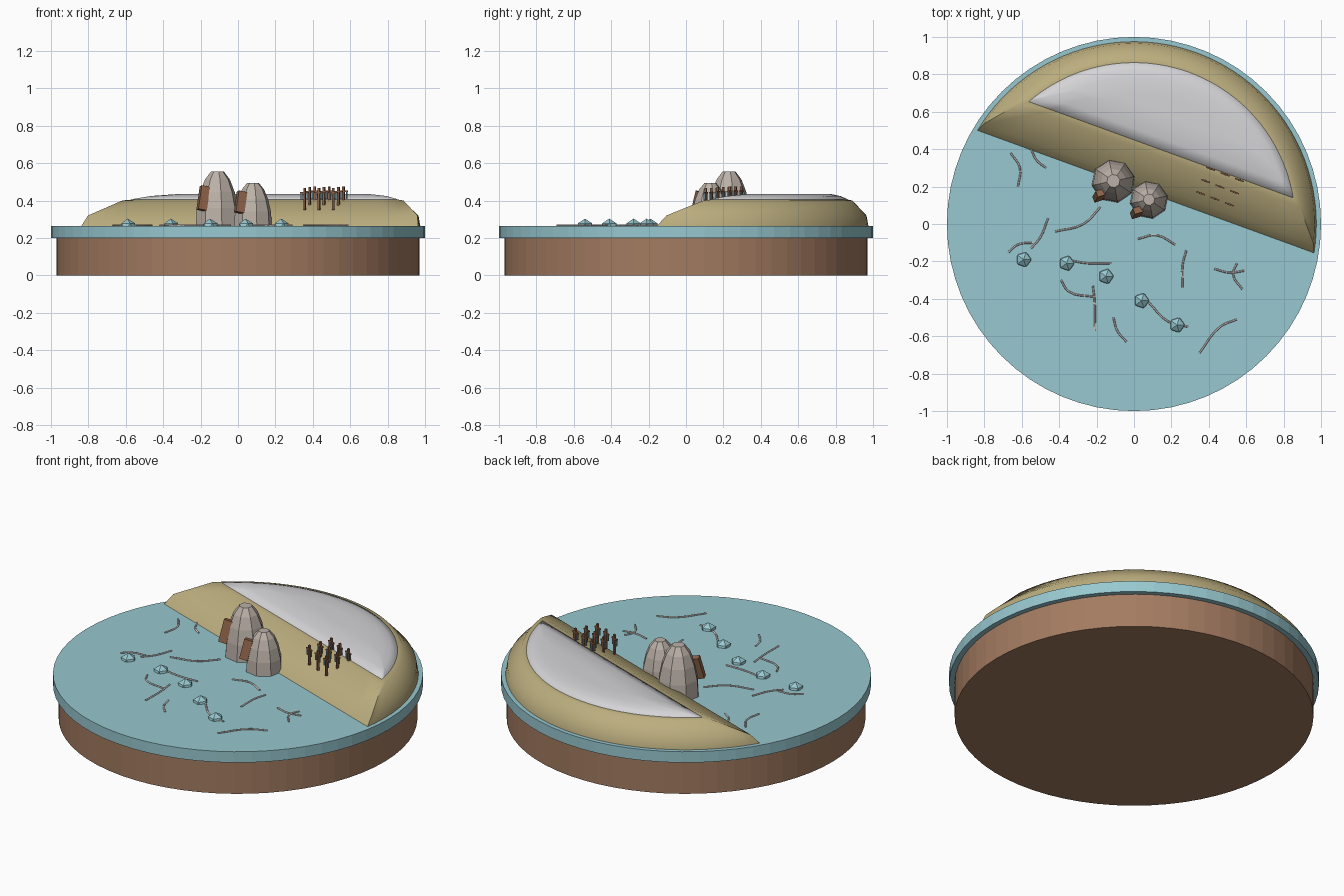
import bpy, bmesh, math
from mathutils import Vector, Matrix

if "Cube" in bpy.data.objects:
    bpy.data.objects.remove(bpy.data.objects["Cube"])


def material(name, rgb):
    m = bpy.data.materials.new(name)
    m.use_nodes = True
    col = (*rgb, 1)
    m.diffuse_color = col
    m.node_tree.nodes["Principled BSDF"].inputs["Base Color"].default_value = col
    return m


WOOD = material("wood_brown", (0.37, 0.20, 0.12))
ICE = material("ice_blue", (0.31, 0.58, 0.63))
SAND = material("sand_tan", (0.50, 0.42, 0.21))
SNOW = material("snow_grey", (0.66, 0.66, 0.68))
ROCK = material("hut_stone", (0.50, 0.44, 0.39))
DOOR = material("door_brown", (0.28, 0.13, 0.07))
FISH = material("fish_blue", (0.22, 0.36, 0.42))
CRACK = material("crack_pink_grey", (0.60, 0.53, 0.52))

GROUND = 0.265
TILT = math.radians(-20)          # direction of the bluff's straight edge


def finish(name, bm, mat, smooth=None):
    bmesh.ops.recalc_face_normals(bm, faces=bm.faces)
    mesh = bpy.data.meshes.new(name)
    bm.to_mesh(mesh)
    bm.free()
    mesh.materials.append(mat)
    ob = bpy.data.objects.new(name, mesh)
    bpy.context.collection.objects.link(ob)
    if smooth:
        bpy.ops.object.select_all(action='DESELECT')
        ob.select_set(True)
        bpy.context.view_layer.objects.active = ob
        bpy.ops.object.shade_smooth_by_angle(angle=math.radians(smooth))
    return ob


def loft(name, rings, mat, smooth=None):
    """Skin a stack of equal-length closed rings and cap both ends."""
    bm = bmesh.new()
    loops = [[bm.verts.new(p) for p in ring] for ring in rings]
    n = len(loops[0])
    for low, high in zip(loops, loops[1:]):
        for i in range(n):
            j = (i + 1) % n
            bm.faces.new((low[i], low[j], high[j], high[i]))
    bm.faces.new(loops[0][::-1])
    bm.faces.new(loops[-1])
    return finish(name, bm, mat, smooth)


def circle(r, z, n, centre=(0, 0), turn=0.0):
    return [(centre[0] + r * math.cos(turn + math.tau * i / n),
             centre[1] + r * math.sin(turn + math.tau * i / n), z) for i in range(n)]


def segment(r, v, z, arc=48, chord=12):
    """Circle segment lying beyond the line at distance v, turned by TILT."""
    a = math.asin(v / r)
    half = r * math.cos(a)
    pts = [(r * math.cos(t), r * math.sin(t), z)
           for t in (a + (math.pi - 2 * a) * i / arc for i in range(arc + 1))]
    pts += [(-half + 2 * half * i / chord, v, z) for i in range(1, chord)]
    turn = Matrix.Rotation(TILT, 3, 'Z')
    return [turn @ Vector(p) for p in pts]


def add_box(bm, size, matrix):
    bmesh.ops.create_cube(bm, size=1, matrix=matrix @ Matrix.Diagonal((*size, 1)))


# Round stand and ice sheet
loft("wooden_base", [circle(0.97, z, 64) for z in (0, 0.2)], WOOD)
loft("ice_sheet", [circle(1.0, z, 64) for z in (0.2, GROUND)], ICE)

# Bluff with a snow cap
loft("bluff", [segment(*s) for s in (
    (0.975, 0.184, GROUND), (0.965, 0.23, 0.32),
    (0.89, 0.39, 0.4), (0.865, 0.42, 0.405))], SAND, 50)
loft("snow_cap", [segment(*s) for s in (
    (0.866, 0.419, 0.39), (0.862, 0.423, 0.408), (0.825, 0.48, 0.424),
    (0.78, 0.55, 0.434), (0.7, 0.6, 0.436))], SNOW, 85)

# Stone huts, each with a leaning door
HUT_PROFILE = ((1, 0), (0.95, 0.33), (0.8, 0.62), (0.58, 0.85), (0.3, 1))
for side, x, y, r, h in (("right", -0.11, 0.23, 0.118, 0.29),
                         ("left", 0.08, 0.13, 0.103, 0.23)):
    loft(side + "_hut", [circle(r * k, GROUND + h * t, 8, (x, y), 0.2)
                         for k, t in HUT_PROFILE], ROCK)
    bm = bmesh.new()
    place = (Matrix.Translation((x - 0.64 * r, y - 0.66 * r, GROUND + h * 0.35 + 0.045))
             @ Matrix.Rotation(math.radians(20), 4, 'Z')
             @ Matrix.Rotation(math.radians(-10), 4, 'X')
             @ Matrix.Rotation(math.radians(12), 4, 'Y'))
    add_box(bm, (0.048, 0.035, 0.13 if h > 0.25 else 0.115), place)
    finish(side + "_hut_door", bm, DOOR)

# Row of small ice lumps
for i, (x, y) in enumerate(((-0.59, -0.19), (-0.36, -0.21), (-0.15, -0.28),
                            (0.04, -0.41), (0.23, -0.54))):
    bm = bmesh.new()
    bmesh.ops.create_icosphere(bm, subdivisions=1, radius=0.045,
                               matrix=Matrix.Translation((x, y, 0.258)))
    finish(f"ice_lump_{i + 1}", bm, ICE)

# Drying racks: three rows of posts with crossbars and hanging fish
posts, fish = bmesh.new(), bmesh.new()
for row in range(3):
    for col in range(3):
        x = 0.41 - 0.027 * row + 0.077 * col
        y = 0.295 - 0.065 * row - 0.03 * col
        top = 0.475 - 0.004 * row
        place = Matrix.Translation((x, y, 0)) @ Matrix.Rotation(TILT, 4, 'Z')
        add_box(posts, (0.011, 0.011, top - 0.35),
                place @ Matrix.Translation((0, 0, (top + 0.35) / 2)))
        add_box(posts, (0.05, 0.008, 0.008),
                place @ Matrix.Translation((0, 0, top - 0.025)))
        for s in (-1, 1):
            add_box(fish, (0.008, 0.006, 0.034),
                    place @ Matrix.Translation((s * 0.018, 0, top - 0.046)))
finish("rack_posts", posts, DOOR)
finish("hanging_fish", fish, FISH)

# Cracks lying on the ice, as thin tubes through three points each
CRACKS = (
    ((-.66, .38), (-.61, .30), (-.62, .20)), ((-.55, .40), (-.52, .34), (-.47, .30)),
    ((-.18, .09), (-.27, .00), (-.42, -.04)), ((-.46, .03), (-.50, -.07), (-.55, -.13)),
    ((-.67, -.15), (-.62, -.11), (-.54, -.10)), ((-.36, -.19), (-.25, -.21), (-.12, -.21)),
    ((-.39, -.30), (-.35, -.36), (-.21, -.39)), ((-.22, -.33), (-.21, -.42), (-.21, -.57)),
    ((-.11, -.50), (-.09, -.57), (-.04, -.63)), ((.02, -.08), (.12, -.06), (.22, -.11)),
    ((.28, -.14), (.26, -.22), (.26, -.34)), ((.43, -.24), (.51, -.26), (.59, -.25)),
    ((.55, -.21), (.53, -.27), (.58, -.35)), ((.55, -.51), (.46, -.55), (.35, -.69)),
    ((.08, -.42), (.18, -.52), (.29, -.55)))
curve = bpy.data.curves.new("ice_cracks", 'CURVE')
curve.dimensions = '3D'
curve.bevel_depth = 0.005
curve.bevel_resolution = 1
curve.resolution_u = 4
curve.use_fill_caps = True
for path in CRACKS:
    spline = curve.splines.new('BEZIER')
    spline.bezier_points.add(len(path) - 1)
    for point, (x, y) in zip(spline.bezier_points, path):
        point.co = (x, y, GROUND + 0.002)
        point.handle_left_type = point.handle_right_type = 'AUTO'
curve.materials.append(CRACK)
bpy.context.collection.objects.link(bpy.data.objects.new("ice_cracks", curve))
